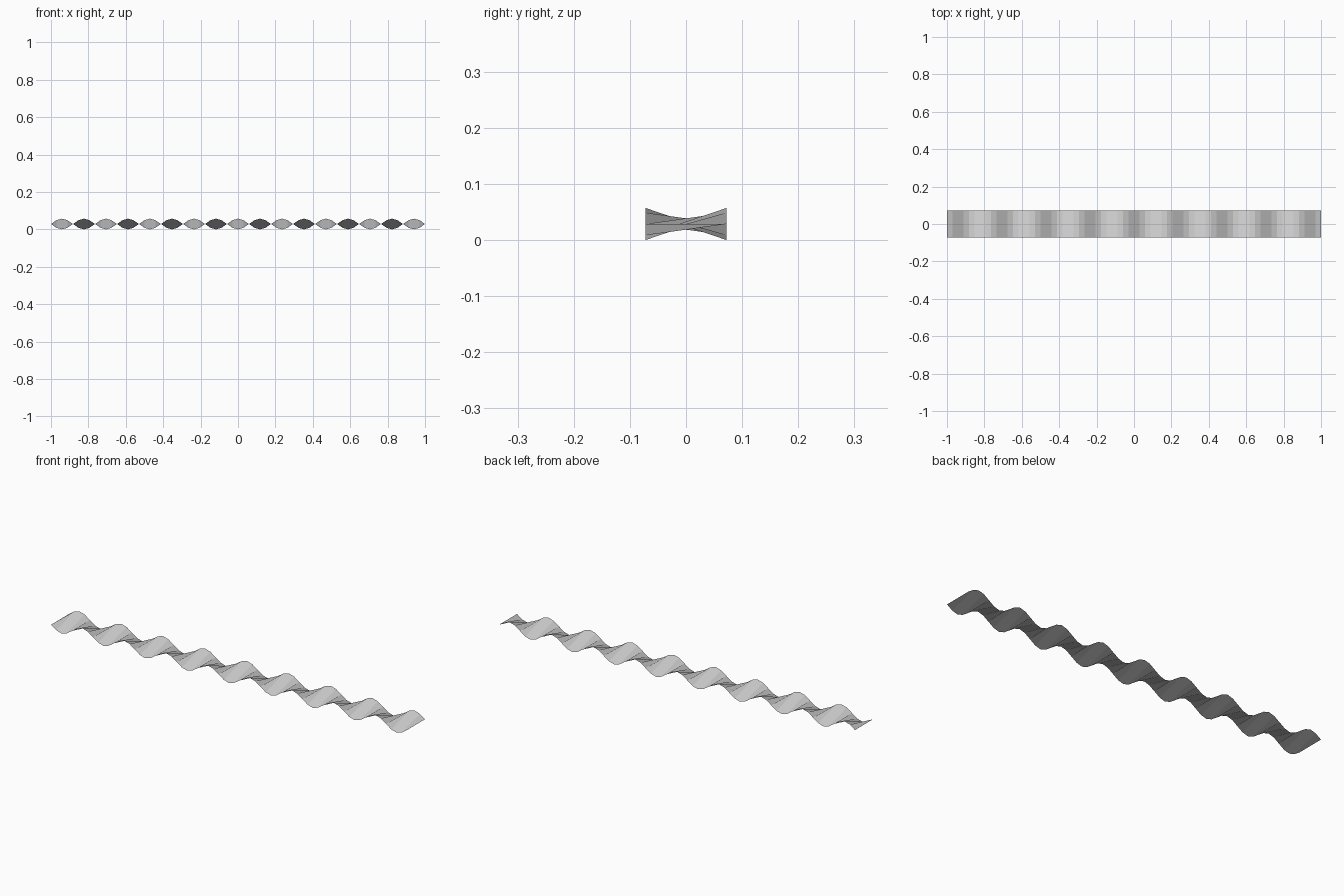
import bpy, math

if "Cube" in bpy.data.objects:
    bpy.data.objects.remove(bpy.data.objects["Cube"])

# Wavy ribbon: front and back edges ripple in opposite phase
SEGS = 68          # 8 segments per ripple, 8.5 ripples
WAVES = 8.5
HALF_WIDTH = 0.072
AMP = 0.0285

verts, faces = [], []
for i in range(SEGS + 1):
    x = -1 + 2 * i / SEGS
    s = AMP * math.sin(2 * math.pi * WAVES * i / SEGS)
    verts += [(x, -HALF_WIDTH, AMP - s), (x, HALF_WIDTH, AMP + s)]
for i in range(SEGS):
    a = 2 * i
    faces.append((a, a + 2, a + 3, a + 1))

mesh = bpy.data.meshes.new("twisted_ribbon")
mesh.from_pydata(verts, [], faces)
mesh.update()
ribbon = bpy.data.objects.new("twisted_ribbon", mesh)
bpy.context.collection.objects.link(ribbon)
